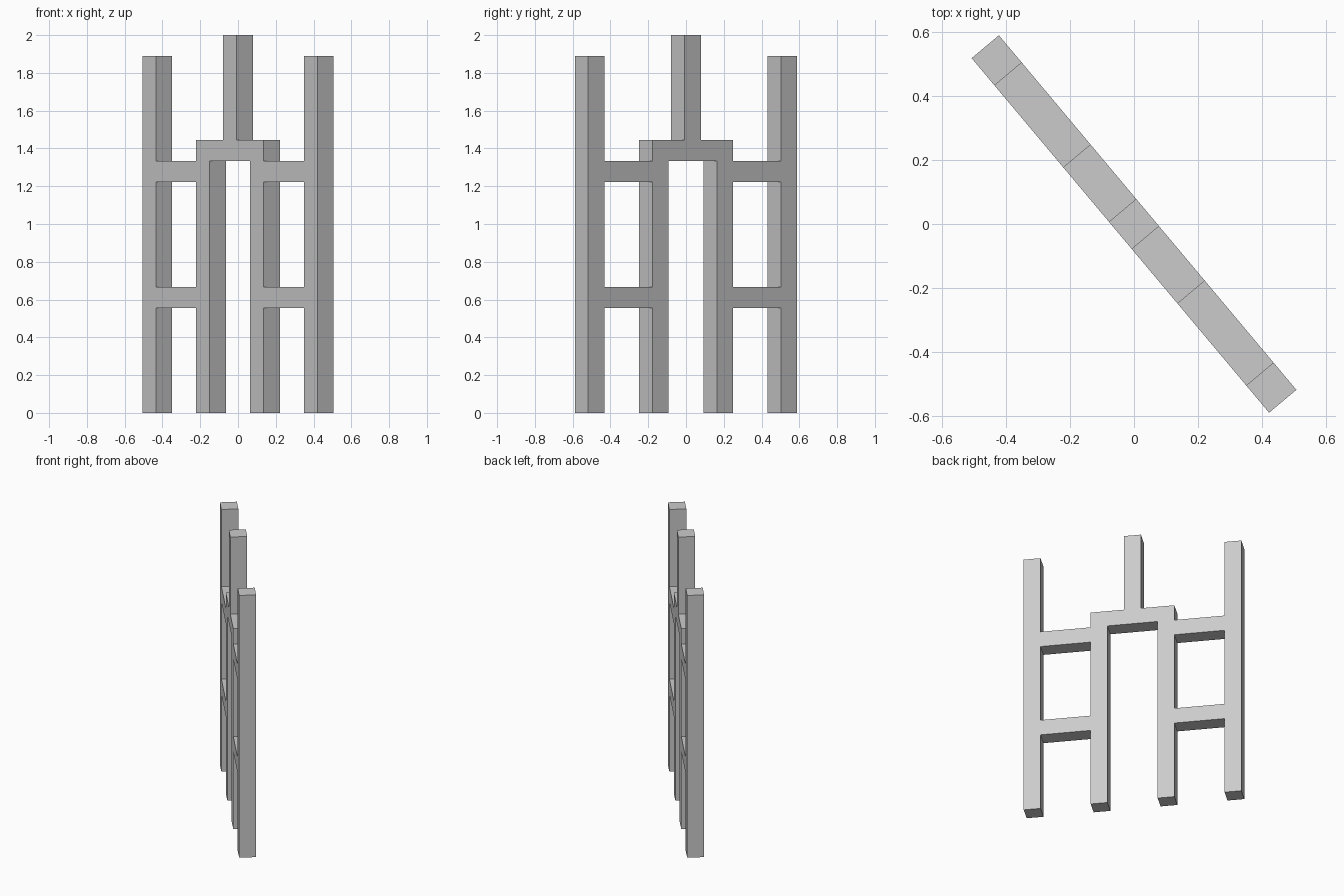
import bpy, bmesh
from math import radians
from mathutils import Matrix, Vector

if "Cube" in bpy.data.objects:
    bpy.data.objects.remove(bpy.data.objects["Cube"])

U = 2 / 18            # bar thickness: the whole frame sits on an 18-unit grid

# bars as (left, right, bottom, top) in grid units; mirrored ones listed for the right side
bars = [(-0.5, 0.5, 13, 18),     # centre spire
        (-2.5, 2.5, 12, 13)]     # arch crossbar
for l, r, b, t in [(5.5, 6.5, 0, 17),    # outer post
                   (1.5, 2.5, 0, 12),    # arch leg
                   (2.5, 5.5, 11, 12),   # upper rung
                   (2.5, 5.5, 5, 6)]:    # lower rung
    bars += [(l, r, b, t), (-r, -l, b, t)]

# front silhouette from unit cells, welded into one sheet
bm = bmesh.new()
for l, r, b, t in bars:
    for i in range(round(r - l)):
        for z in range(b, t):
            x = l + i
            corners = [(x, z), (x + 1, z), (x + 1, z + 1), (x, z + 1)]
            bm.faces.new([bm.verts.new((cx * U, -U / 2, cz * U)) for cx, cz in corners])
bmesh.ops.remove_doubles(bm, verts=bm.verts, dist=1e-4)

# thicken the sheet to a solid and clean up the flat faces
ext = bmesh.ops.extrude_face_region(bm, geom=bm.faces[:], use_keep_orig=True)
bmesh.ops.translate(bm, vec=Vector((0, U, 0)),
                    verts=[g for g in ext["geom"] if isinstance(g, bmesh.types.BMVert)])
bmesh.ops.recalc_face_normals(bm, faces=bm.faces[:])
bmesh.ops.dissolve_limit(bm, angle_limit=radians(1), verts=bm.verts[:], edges=bm.edges[:])
bmesh.ops.triangulate(bm, faces=[f for f in bm.faces if len(f.verts) > 4])
bmesh.ops.rotate(bm, verts=bm.verts, cent=(0, 0, 0), matrix=Matrix.Rotation(radians(-50), 3, 'Z'))

mesh = bpy.data.meshes.new("gate_frame")
bm.to_mesh(mesh)
bm.free()
bpy.context.collection.objects.link(bpy.data.objects.new("gate_frame", mesh))
